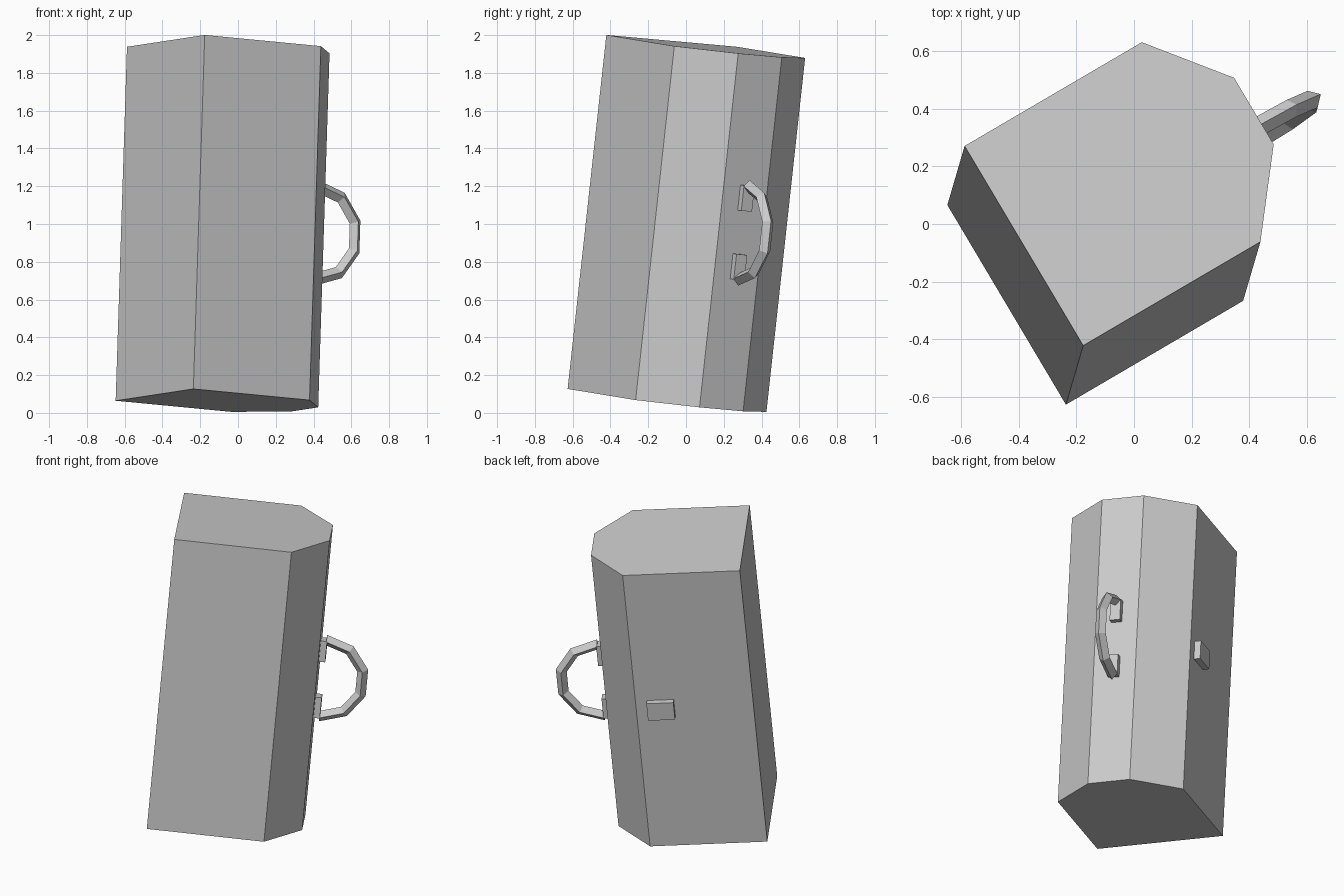
import bpy, bmesh, math
from mathutils import Matrix, Vector

cube = bpy.data.objects.get("Cube")
if cube:
    bpy.data.objects.remove(cube, do_unlink=True)

grey = bpy.data.materials.new("plain_grey")
grey.use_nodes = True
COLOUR = (0.6, 0.6, 0.6, 1)
grey.diffuse_color = COLOUR
grey.node_tree.nodes["Principled BSDF"].inputs["Base Color"].default_value = COLOUR

# Tilted frame of the chest: out (base to lid), side, and along its length
along = Vector((0.06, 0.205, 1.875)).normalized()
out = Vector((0.615, 0.36, -0.06))
out = (out - along * out.dot(along)).normalized()
side = along.cross(out)
FRAME = Matrix((out, side, along)).transposed().to_4x4()
FRAME.translation = (-0.412, -0.178, 1.0325)

HALF_LENGTH, HALF_SIDE, WALL, LID = 0.943, 0.404, 0.715, 0.928


def add_part(name, bm):
    bmesh.ops.recalc_face_normals(bm, faces=bm.faces)
    mesh = bpy.data.meshes.new(name)
    bm.to_mesh(mesh)
    bm.free()
    mesh.materials.append(grey)
    obj = bpy.data.objects.new(name, mesh)
    obj.matrix_world = FRAME
    bpy.context.collection.objects.link(obj)


def add_box(name, size, centre):
    bm = bmesh.new()
    bmesh.ops.create_cube(bm, size=1)
    bmesh.ops.scale(bm, vec=size, verts=bm.verts)
    bmesh.ops.translate(bm, vec=centre, verts=bm.verts)
    add_part(name, bm)


# Chest body: box profile with a three-sided lid, extruded along its length
half = [(0, HALF_SIDE), (WALL, HALF_SIDE), (LID, HALF_SIDE / 3)]
profile = half + [(x, -y) for x, y in reversed(half)]
bm = bmesh.new()
face = bm.faces.new([bm.verts.new((x, y, -HALF_LENGTH)) for x, y in profile])
ext = bmesh.ops.extrude_face_region(bm, geom=[face])
bmesh.ops.translate(bm, vec=(0, 0, 2 * HALF_LENGTH),
                    verts=[v for v in ext["geom"] if isinstance(v, bmesh.types.BMVert)])
add_part("chest_body", bm)

# Lock plate on the side wall
add_box("lock_plate", (0.164, 0.06, 0.118), (WALL - 0.152, HALF_SIDE + 0.01, 0.01))

# Lid handle: half ring with a diamond section
RADIUS, TUBE = 0.247, 0.034
bm = bmesh.new()
rings = []
for i in range(6):
    a = math.radians(-90 + 36 * i)
    ring = []
    for k in range(4):
        b = k * math.pi / 2
        r = RADIUS + TUBE * math.cos(b)
        ring.append(bm.verts.new((LID + TUBE + r * math.cos(a),
                                  TUBE * math.sin(b), r * math.sin(a))))
    rings.append(ring)
for r0, r1 in zip(rings, rings[1:]):
    for k in range(4):
        n = (k + 1) % 4
        bm.faces.new((r0[k], r0[n], r1[n], r1[k]))
bm.faces.new(rings[0])
bm.faces.new(rings[-1])
add_part("lid_handle", bm)

# Handle feet
for name, s in (("upper_handle_foot", 1), ("lower_handle_foot", -1)):
    add_box(name, (0.05, 0.066, 0.135), (LID + 0.013, 0, s * 0.183))
